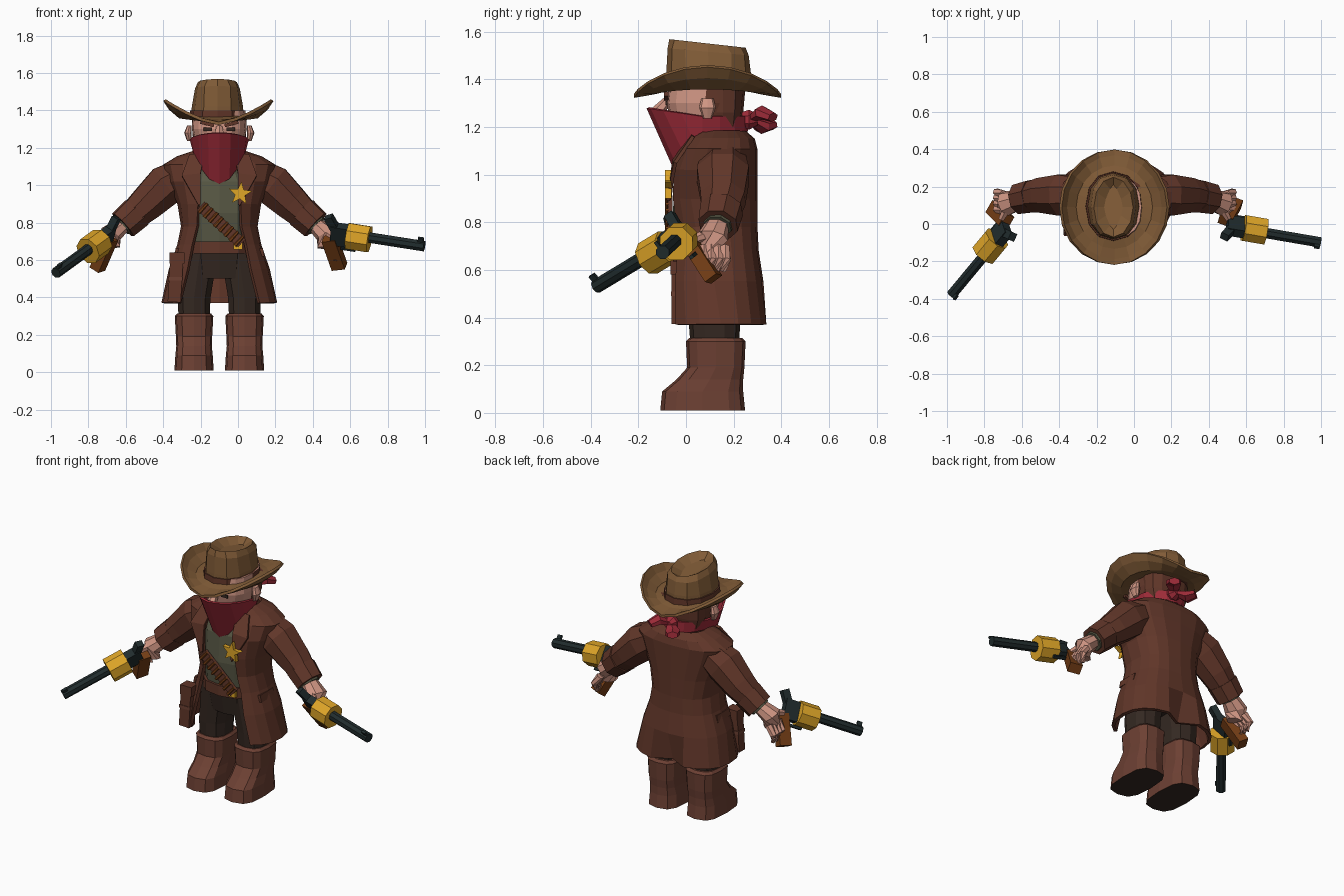
import bpy, bmesh, math
from mathutils import Vector, Matrix

cube = bpy.data.objects.get("Cube")
if cube:
    bpy.data.objects.remove(cube, do_unlink=True)


def material(name, r, g, b):
    m = bpy.data.materials.new(name)
    m.use_nodes = True
    col = [(c / 255) ** 2.2 for c in (r, g, b)] + [1]
    m.diffuse_color = col
    m.node_tree.nodes["Principled BSDF"].inputs["Base Color"].default_value = col
    return m


COAT = material("coat brown", 97, 57, 45)
BOOT = material("boot leather", 108, 66, 54)
HAT = material("hat tan", 128, 92, 58)
RED = material("bandana red", 156, 47, 59)
GOLD = material("gold", 222, 164, 44)
STEEL = material("gun steel", 38, 48, 49)
SKIN = material("skin", 206, 148, 130)
DARK = material("dark cloth", 56, 45, 39)
GREEN = material("shirt green", 88, 88, 70)
WOOD = material("grip wood", 116, 64, 28)
MID = -.1  # the body stands off the centre line


def skin(name, rows, mat, wrap=True, caps=True, thick=0, extra=None, rule=None):
    """Join rows of points into a surface; rule picks faces of the extra material."""
    bm = bmesh.new()
    grid = [[bm.verts.new(p) for p in row] for row in rows]
    n = len(grid[0])
    for a, b in zip(grid, grid[1:]):
        for i in range(n if wrap else n - 1):
            j = (i + 1) % n
            bm.faces.new((a[i], a[j], b[j], b[i]))
    if caps:
        bm.faces.new(grid[0])
        bm.faces.new(grid[-1])
    bmesh.ops.recalc_face_normals(bm, faces=bm.faces)
    if rule:
        for f in bm.faces:
            f.material_index = int(rule(f.calc_center_median()))
    me = bpy.data.meshes.new(name)
    bm.to_mesh(me)
    bm.free()
    ob = bpy.data.objects.new(name, me)
    bpy.context.collection.objects.link(ob)
    me.materials.append(mat)
    if extra:
        me.materials.append(extra)
    if thick:
        mod = ob.modifiers.new("thickness", "SOLIDIFY")
        mod.thickness = thick
        mod.offset = 0
    return ob


def ring(cx, cy, z, rx, ry, n=12, e=2.5, gap=0, slope=0):
    """Rounded box outline; gap is the half width left open at the front."""
    start = math.pi / 2 - math.acos((gap / rx) ** (e / 2)) if gap else 0
    pts = []
    for i in range(n + 1 if gap else n):
        t = start + (math.tau - 2 * start) * i / n
        s, c = math.sin(t), math.cos(t)
        x = math.copysign(abs(s) ** (2 / e), s)
        y = -math.copysign(abs(c) ** (2 / e), c)
        pts.append((cx + rx * x, cy + ry * y, z - slope * y))
    return pts


def stack(name, rings, mat, n=12, e=2.5, **kw):
    return skin(name, [ring(*r, n=n, e=e) for r in rings], mat, **kw)


def tube(name, path, radii, mat, n=8, flat=1):
    pts = [Vector(p) for p in path]
    rows = []
    for i, p in enumerate(pts):
        d = pts[min(i + 1, len(pts) - 1)] - pts[max(i - 1, 0)]
        q = d.to_track_quat("Z", "Y")
        rows.append([p + q @ Vector((radii[i] * math.cos(t), radii[i] * flat * math.sin(t), 0))
                     for t in (math.tau * (k + .5) / n for k in range(n))])
    return skin(name, rows, mat)


def box(name, centre, size, mat, turn=None):
    x, y, z = (s / 2 for s in size)
    m = Matrix.Translation(centre) @ (turn or Matrix())
    base = ((-x, -y), (x, -y), (x, y), (-x, y))
    return skin(name, [[m @ Vector((a, b, h)) for a, b in base] for h in (-z, z)], mat)


SIDES = (("right", -1), ("left", 1))

# Boots and trouser legs
for side, s in SIDES:
    x = MID + s * .135
    stack(side + "_boot", [(x, .07, .01, .105, .178), (x, .07, .09, .1, .17),
                           (x, .1, .14, .095, .14), (x, .125, .19, .097, .12),
                           (x, .125, .3, .103, .125), (x, .125, .315, .09, .11)],
          BOOT, e=3, extra=DARK, rule=lambda c: c.z < .02)
    stack(side + "_trouser_leg", [(x, .12, .27, .085, .1), (x, .12, .4, .092, .11),
                                  (x - s * .035, .12, .66, .1, .13)], DARK, n=10)

# Shirt, belt and buckle
stack("hips", [(MID, .12, .5, .15, .12), (MID, .12, .66, .17, .15)], DARK)
stack("shirt", [(MID, .12, .64, .165, .155), (MID, .11, .85, .17, .165),
                (MID, .11, 1.02, .17, .15), (MID, .12, 1.14, .11, .1)], GREEN)
stack("belt", [(MID, .115, .635, .18, .17), (MID, .115, .7, .18, .17)], COAT)
box("belt_buckle", (0, -.057, .68), (.05, .02, .045), GOLD)

# Open long coat with a pleat at the back of the hem
coat_rows = [(.13, .37, .3, .205, .21), (.125, .55, .26, .19, .165), (.12, .68, .215, .175, .14),
             (.12, .78, .195, .17, .115), (.115, .9, .215, .175, .11), (.12, 1.02, .265, .17, .11),
             (.14, 1.105, .295, .15, .1), (.15, 1.145, .225, .13, .08), (.145, 1.175, .135, .1, .06)]
coat = skin("long_coat", [ring(MID, cy, z, rx, ry, n=16, gap=g) for cy, z, rx, ry, g in coat_rows],
            COAT, wrap=False, caps=False, thick=.02)
for v in coat.data.vertices:
    if v.co.z < .4 and v.co.y > .2 and abs(v.co.x - MID) < .02:
        v.co.y -= .07

# Lapels, pocket flaps, sleeves, cuffs and hands
for side, s in SIDES:
    def at(x, y, z):
        return Vector((MID + s * x, y, z))
    skin(side + "_lapel", [[at(.08, .03, 1.17), at(.1, -.05, 1.06), at(.1, -.068, .9)],
                           [at(.16, .03, 1.16), at(.2, -.045, 1.05), at(.11, -.075, .89)]],
         COAT, wrap=False, caps=False, thick=.015)
    box(side + "_pocket_flap", at(.225, .1, .64), (.025, .13, .045), COAT,
        Matrix.Rotation(-s * .2, 4, "Y"))
    tube(side + "_sleeve", [at(.2, .16, 1.05), at(.285, .155, 1.0), at(.39, .155, .9), at(.49, .14, .81)],
         [.1, .118, .1, .078], COAT)
    tube(side + "_cuff", [at(.44, .15, .855), at(.515, .135, .787)], [.093, .086], COAT)
    tube(side + "_shirt_cuff", [at(.49, .14, .81), at(.522, .132, .78)], [.066, .06], GREEN)
    hand = Vector((-.68, .1, .71) if s < 0 else (.475, .1, .705))
    tube(side + "_palm", [at(.5, .135, .8), hand + Vector((0, .01, .03)), hand - Vector((0, 0, .04))],
         [.048, .068, .054], SKIN, flat=.85)
    for k in range(4):
        root = hand + Vector((s * .02, .06 - k * .03, -.01))
        tube(f"{side}_finger_{k}", [root, root + Vector((s * .035, .01, -.05)),
                                    root + Vector((s * .025, -.005, -.1))],
             [.023, .021, .014], SKIN, n=6)
    tube(side + "_thumb", [hand + Vector((0, -.02, .04)), hand + Vector((s * .03, -.075, .02))],
         [.025, .017], SKIN, n=6)

# Bandolier with cartridges
a, b = Vector((-.2, -.066, .89)), Vector((.02, -.066, .69))
tilt = Matrix.Rotation(math.atan2(a.z - b.z, b.x - a.x), 4, "Y")
box("bandolier", (a + b) / 2, ((b - a).length, .02, .06), COAT, tilt)
for k in range(8):
    p = a.lerp(b, (k + .5) / 8) - Vector((0, .014, 0))
    d = tilt @ Vector((0, 0, .034))
    tube(f"cartridge_{k}", [p - d, p + d], [.01, .008], WOOD, n=6)

# Holster and pouch on the right hip
box("holster", (-.335, -.03, .48), (.07, .06, .21), COAT, Matrix.Rotation(.06, 4, "Y"))
box("holster_flap", (-.325, -.03, .61), (.08, .07, .06), COAT)
box("holster_strap", (-.335, -.03, .5), (.078, .066, .02), BOOT)

# Sheriff star
star = [(.065 if k % 2 == 0 else .028, math.tau * k / 10 + .1) for k in range(10)]
skin("star_badge", [[(.012 + r * math.sin(t), y, .955 + r * math.cos(t)) for r, t in star]
                    for y in (-.06, -.088)], GOLD)

# Head with hair at the back, ears, brows and eyes
stack("head", [(MID, .09, 1.06, .05, .05), (MID, .09, 1.12, .085, .09), (MID, .08, 1.2, .125, .14),
               (MID, .08, 1.3, .147, .162), (MID, .09, 1.4, .14, .16)],
      SKIN, n=16, extra=COAT, rule=lambda c: c.y > .11 and c.z > 1.1)
stack("hair", [(MID, .155, 1.18, .115, .07), (MID, .155, 1.26, .142, .085), (MID, .155, 1.37, .147, .095)], COAT)
for side, s in SIDES:
    x = MID + s * .16
    stack(side + "_ear", [(x, .09, 1.235, .012, .018), (x + s * .008, .09, 1.28, .02, .035),
                          (x, .09, 1.32, .012, .025)], SKIN, n=8)
    box(side + "_eye", (MID + s * .062, -.082, 1.3), (.045, .009, .018), DARK)
    box(side + "_brow", (MID + s * .065, -.083, 1.328), (.075, .02, .018), COAT,
        Matrix.Rotation(-s * .25, 4, "Y"))
tube("nose", [(MID, -.08, 1.31), (MID, -.12, 1.26)], [.018, .03], SKIN, n=6)

# Bandana: deep point at the front, narrow band behind, knot and tails
top, low = [], []
for k in range(16):
    t = math.tau * k / 16
    f = max(0, math.cos(t))
    sx, sy = math.sin(t), -math.cos(t)
    top.append((MID + .152 * sx, .07 + (.23 if f else .185) * sy, 1.245 + .035 * f))
    low.append((MID + .135 * sx, .07 + (.11 if f else .185) * sy, 1.18 - .17 * f * f))
skin("bandana", [top, low], RED, caps=False, thick=.012)
X = MID + .02
tube("bandana_knot", [(X, .235, 1.23), (X, .265, 1.23), (X, .3, 1.23)], [.035, .045, .025], RED)
for side, s in SIDES:
    tube(side + "_bandana_tail", [(X, .27, 1.23), (X + s * .05, .32, 1.23 + s * .03),
                                  (X + s * .08, .365, 1.225 + s * .015)], [.02, .05, .035], RED, n=6, flat=.6)

# Hat: curled brim, band and pinched, creased crown
brim = []
for r, z, curl in ((.46, 1.365, 0), (.72, 1.345, .02), (.9, 1.335, .075), (1, 1.33, .125)):
    brim.append([(MID - .005 + .288 * r * math.cos(t), .09 + .308 * r * math.sin(t),
                  z + curl * abs(math.cos(t)) ** 1.5)
                 for t in (math.tau * k / 20 for k in range(20))])
skin("hat_brim", brim, HAT, caps=False, thick=.016)
X = MID - .01
skin("hat_crown", [ring(X, .095, 1.35, .142, .178, e=2.2), ring(X, .095, 1.42, .137, .178, e=2.2),
                   ring(X, .093, 1.515, .12, .17, slope=.015), ring(X, .09, 1.55, .105, .16, e=2, slope=.018),
                   ring(X, .09, 1.515, .05, .12, e=1.4, slope=.015)], HAT)
stack("hat_band", [(X, .095, 1.35, .15, .186), (X, .095, 1.4, .147, .184)], COAT, e=2.2)

# Revolvers
for side, centre, aim, up in (("right", (-.765, -.115, .675), (-.22, -.265, -.16), (.2, -.6, .75)),
                              ("left", (.64, -.03, .72), (.35, -.06, -.055), (0, -.6, .8))):
    f = Vector(aim).normalized()
    y = Vector(up).cross(f).normalized()
    turn = Matrix((f, y, f.cross(y))).transposed().to_4x4()
    place = Matrix.Translation(centre) @ turn

    def local(x, z):
        return place @ Vector((x, 0, z))
    tube(side + "_gun_drum", [local(-.055, 0), local(.065, 0)], [.075, .075], GOLD)
    tube(side + "_gun_barrel", [local(.06, .012), local(.365, .012)], [.03, .03], STEEL)
    box(side + "_gun_sight", local(.345, .05), (.03, .014, .03), STEEL, turn)
    box(side + "_gun_frame", local(-.1, 0), (.09, .05, .12), STEEL, turn)
    box(side + "_gun_hammer", local(-.14, .065), (.045, .04, .1), STEEL,
        turn @ Matrix.Rotation(-.5, 4, "Y"))
    box(side + "_gun_guard", local(-.05, -.085), (.08, .018, .015), STEEL, turn)
    box(side + "_gun_grip", local(-.125, -.125), (.075, .06, .19), WOOD,
        turn @ Matrix.Rotation(-.32, 4, "Y"))
